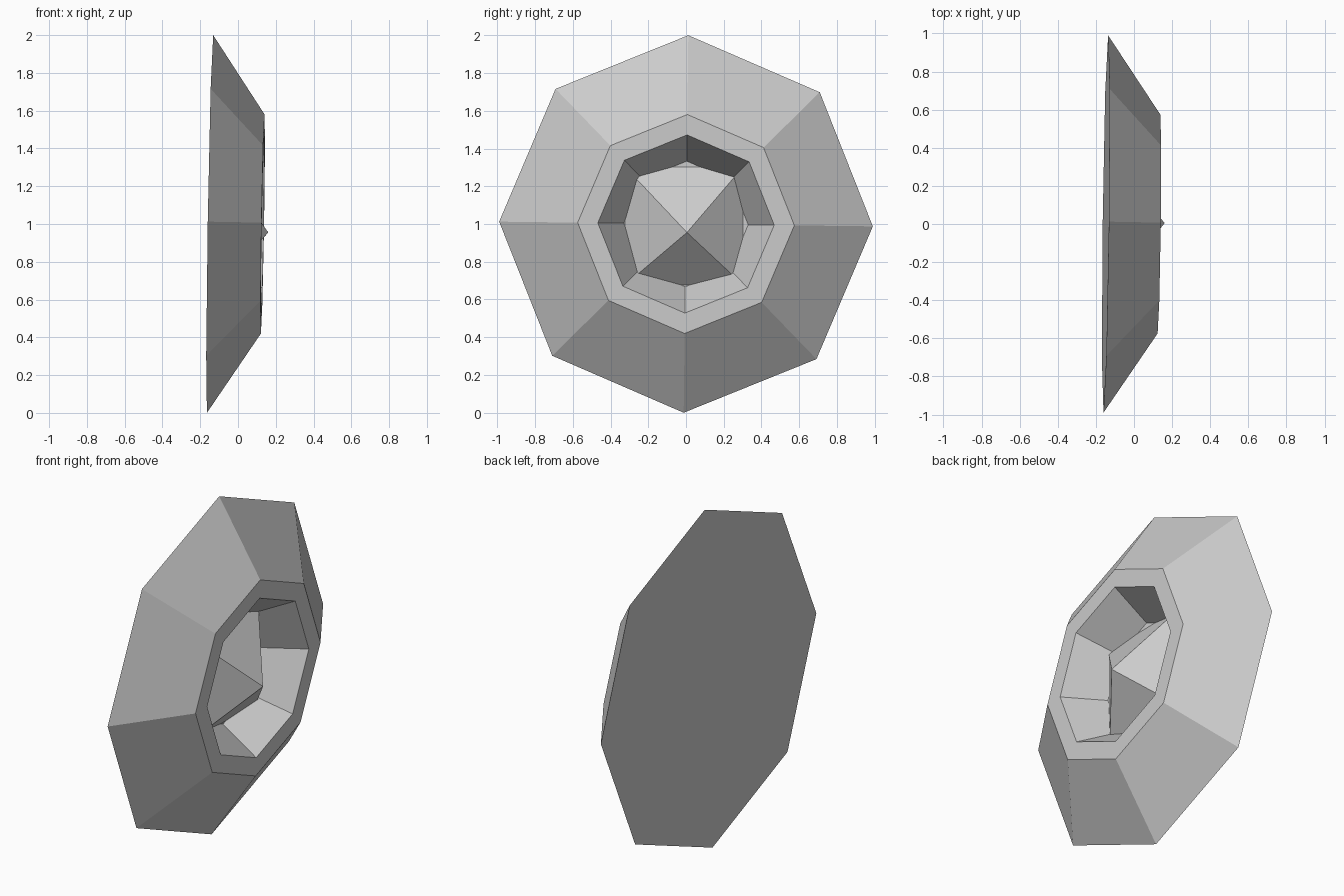
import bpy, bmesh
from math import sin, cos, pi

if "Cube" in bpy.data.objects:
    bpy.data.objects.remove(bpy.data.objects["Cube"])

SIDES = 8
ROLL = 0.0125


def place(x, y, z):
    """Disc axis runs along x, with a slight lean; z is measured from the centre."""
    return (x + 0.0165 * z + 0.0125 * y, y, z + 1.0)


def make_object(name, bm):
    bmesh.ops.recalc_face_normals(bm, faces=bm.faces)
    mesh = bpy.data.meshes.new(name)
    bm.to_mesh(mesh)
    bm.free()
    obj = bpy.data.objects.new(name, mesh)
    bpy.context.collection.objects.link(obj)
    return obj


# Octagonal body: back, sloped side, flat rim, recess wall and floor
profile = [(-0.148, 1.0), (0.131, 0.58), (0.131, 0.472), (-0.09, 0.333)]
bm = bmesh.new()
rings = []
for x, r in profile:
    ring = []
    for i in range(SIDES):
        a = 2 * pi * i / SIDES + ROLL
        ring.append(bm.verts.new(place(x, 0.99 * r * sin(a), r * cos(a))))
    rings.append(ring)
for lower, upper in zip(rings, rings[1:]):
    for i in range(SIDES):
        j = (i + 1) % SIDES
        bm.faces.new((lower[i], lower[j], upper[j], upper[i]))
bm.faces.new(rings[0])
bm.faces.new(rings[-1])
make_object("dish_body", bm)

# Four-sided spike rising from the recess floor, tip slightly low
bm = bmesh.new()
half = 0.312
base = [bm.verts.new(place(-0.09, sy * half - 0.01, sz * half - 0.01))
        for sy, sz in ((-1, -1), (1, -1), (1, 1), (-1, 1))]
tip = bm.verts.new(place(0.161, 0.005, -0.045))
for i in range(4):
    bm.faces.new((base[i], base[(i + 1) % 4], tip))
bm.faces.new(base)
make_object("centre_spike", bm)
